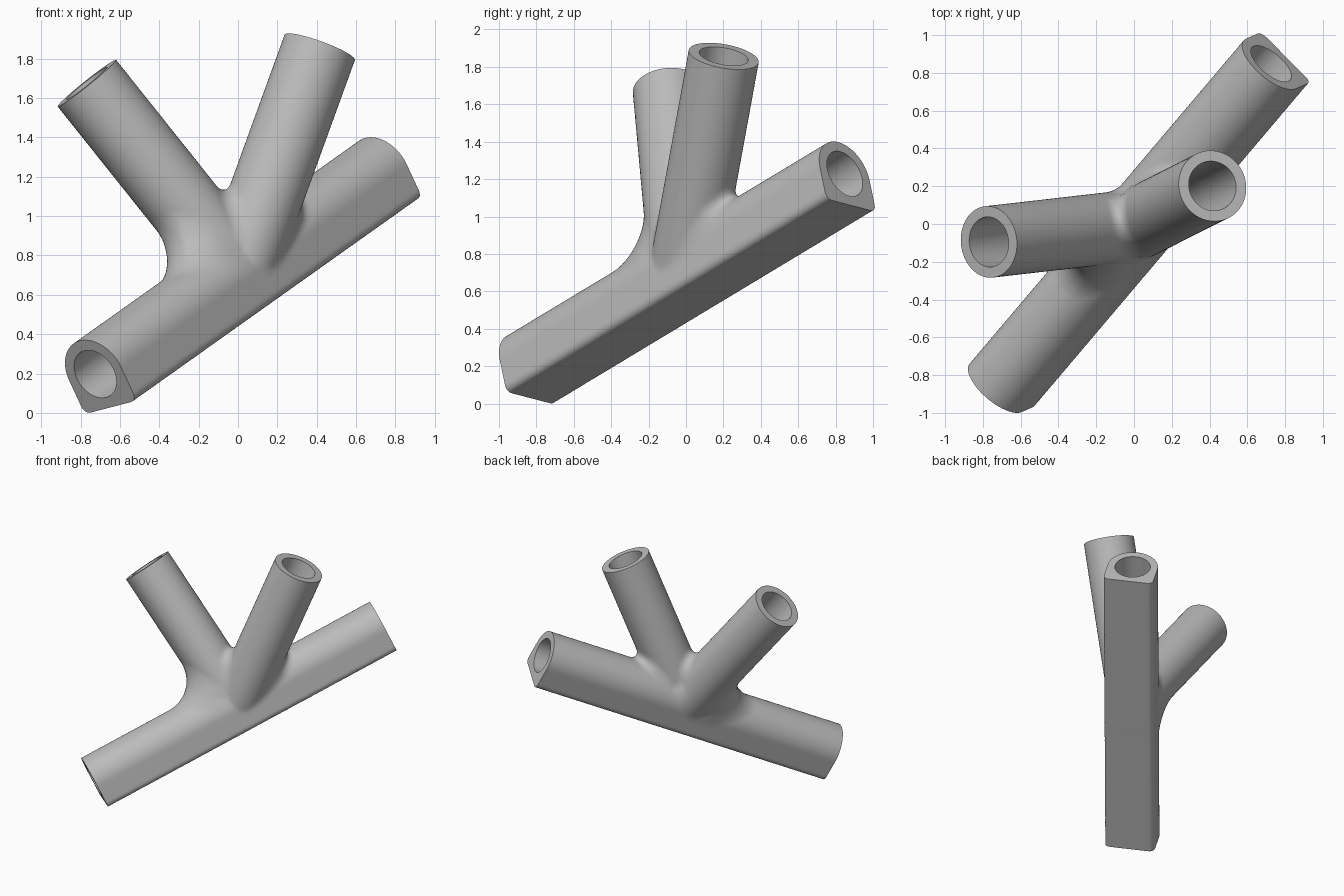
import bpy, bmesh, math
from mathutils import Vector, Matrix

if "Cube" in bpy.data.objects:
    bpy.data.objects.remove(bpy.data.objects["Cube"], do_unlink=True)

# Joint layout: a straight rail with two round arms leaving its middle
R, BORE, LENGTH, DEPTH, CORNER = 0.19, 0.133, 1.235, 0.85, 0.04
CENTRE = Vector((0.0, -0.007, 0.713))
rail = Vector((1.45, 1.71, 1.03)).normalized()
side = Vector((0.69, -0.69, 0.18))
side = (side - rail * side.dot(rail)).normalized()
up = side.cross(rail)
left_arm = Vector((-0.77, -0.088, 0.965)).normalized()
right_arm = Vector((0.412, 0.207, 1.135)).normalized()


def rail_surface(p):
    """Distance and normal of the rail: round top, square bottom."""
    a, b = side.dot(p), up.dot(p)
    if b > 0:
        size = max(math.hypot(a, b), 1e-6)
        return size - R, (side * a + up * b) / size
    sign = 1 if a > 0 else -1
    qa, qb = abs(a) - (R - CORNER), -b - (R - CORNER)
    if qa > 0 and qb > 0:
        size = math.hypot(qa, qb)
        return size - CORNER, (side * sign * qa - up * qb) / size
    return (qa - CORNER, side * sign) if qa > qb else (qb - CORNER, -up)


def arm_surface(p, direction):
    out = p - direction * max(0, p.dot(direction))
    size = max(out.length, 1e-6)
    return size - R, out / size


def blend(first, second, radius):
    """Join two surfaces with a rounded fillet."""
    (a, na), (b, nb) = first, second
    radius *= max(0, min(1, 1 - na.dot(nb)))
    u, v = max(radius - a, 0), max(radius - b, 0)
    size = math.hypot(u, v)
    if size < 1e-9:
        return first if a < b else second
    return max(radius, min(a, b)) - size, (na * u + nb * v) / size


def joint_surface(p):
    # The open corner has a wide fillet, the tight ones a narrow fillet
    open_side = max(0, min(1, 0.5 - p.dot(rail) / 0.3))
    body = blend(rail_surface(p), arm_surface(p, left_arm), 0.1 + 0.18 * open_side)
    return blend(body, arm_surface(p, right_arm), 0.08)


def add_cylinder(bm, direction, start, end):
    turn = direction.to_track_quat('Z', 'Y').to_matrix().to_4x4()
    place = Matrix.Translation(direction * (start + end) / 2) @ turn
    bmesh.ops.create_cone(bm, cap_ends=True, segments=64, radius1=R, radius2=R,
                          depth=end - start, matrix=place)


# Rough solid, turned into one even skin
far = LENGTH + 0.08
bm = bmesh.new()
add_cylinder(bm, rail, -far, far)
add_cylinder(bm, left_arm, 0, far)
add_cylinder(bm, right_arm, 0, far)
frame = Matrix((side, rail, up)).transposed().to_4x4()
scale = Matrix.Diagonal((2 * R, 2 * far, R, 1))
bmesh.ops.create_cube(bm, size=1, matrix=Matrix.Translation(-up * R / 2) @ frame @ scale)
mesh = bpy.data.meshes.new("tube_joint")
bm.to_mesh(mesh)
bm.free()
joint = bpy.data.objects.new("tube_joint", mesh)
bpy.context.collection.objects.link(joint)
bpy.context.view_layer.objects.active = joint
joint.select_set(True)
skin = joint.modifiers.new("skin", 'REMESH')
skin.mode = 'VOXEL'
skin.voxel_size = 0.018
bpy.ops.object.modifier_apply(modifier=skin.name)

# Settle the skin on the filleted surface
bm = bmesh.new()
bm.from_mesh(mesh)
for relax in (0, 4, 2):
    for _ in range(relax):
        bmesh.ops.smooth_vert(bm, verts=bm.verts, factor=0.5,
                              use_axis_x=True, use_axis_y=True, use_axis_z=True)
    for _ in range(4):
        for v in bm.verts:
            d, n = joint_surface(v.co)
            v.co -= n * max(-0.06, min(0.06, d))

# Trim each end square, then add the rim and the bored socket
for direction in (rail, -rail, left_arm, right_arm):
    end = direction * LENGTH
    bmesh.ops.bisect_plane(bm, geom=bm.verts[:] + bm.edges[:] + bm.faces[:], dist=1e-5,
                           plane_co=end, plane_no=direction, clear_outer=True)
    rim = [v for v in bm.verts if abs((v.co - end).dot(direction)) < 1e-4]
    bmesh.ops.remove_doubles(bm, verts=rim, dist=0.004)
    loop = [e for e in bm.edges if e.is_boundary]
    for depth in (0, DEPTH):
        made = bmesh.ops.extrude_edge_only(bm, edges=loop)["geom"]
        loop = [g for g in made if isinstance(g, bmesh.types.BMEdge) and g.is_boundary]
        for v in {v for e in loop for v in e.verts}:
            out = v.co - direction * v.co.dot(direction)
            v.co = end - direction * depth + out.normalized() * BORE
    bmesh.ops.holes_fill(bm, edges=loop, sides=0)

bmesh.ops.recalc_face_normals(bm, faces=bm.faces)
bmesh.ops.translate(bm, verts=bm.verts, vec=CENTRE)
bm.to_mesh(mesh)
bm.free()

# Plain grey finish
grey = bpy.data.materials.new("mid_grey")
grey.use_nodes = True
colour = (0.5, 0.5, 0.5, 1)
grey.diffuse_color = colour
grey.node_tree.nodes["Principled BSDF"].inputs["Base Color"].default_value = colour
mesh.materials.clear()
mesh.materials.append(grey)
bpy.ops.object.shade_smooth_by_angle(angle=math.radians(35))
